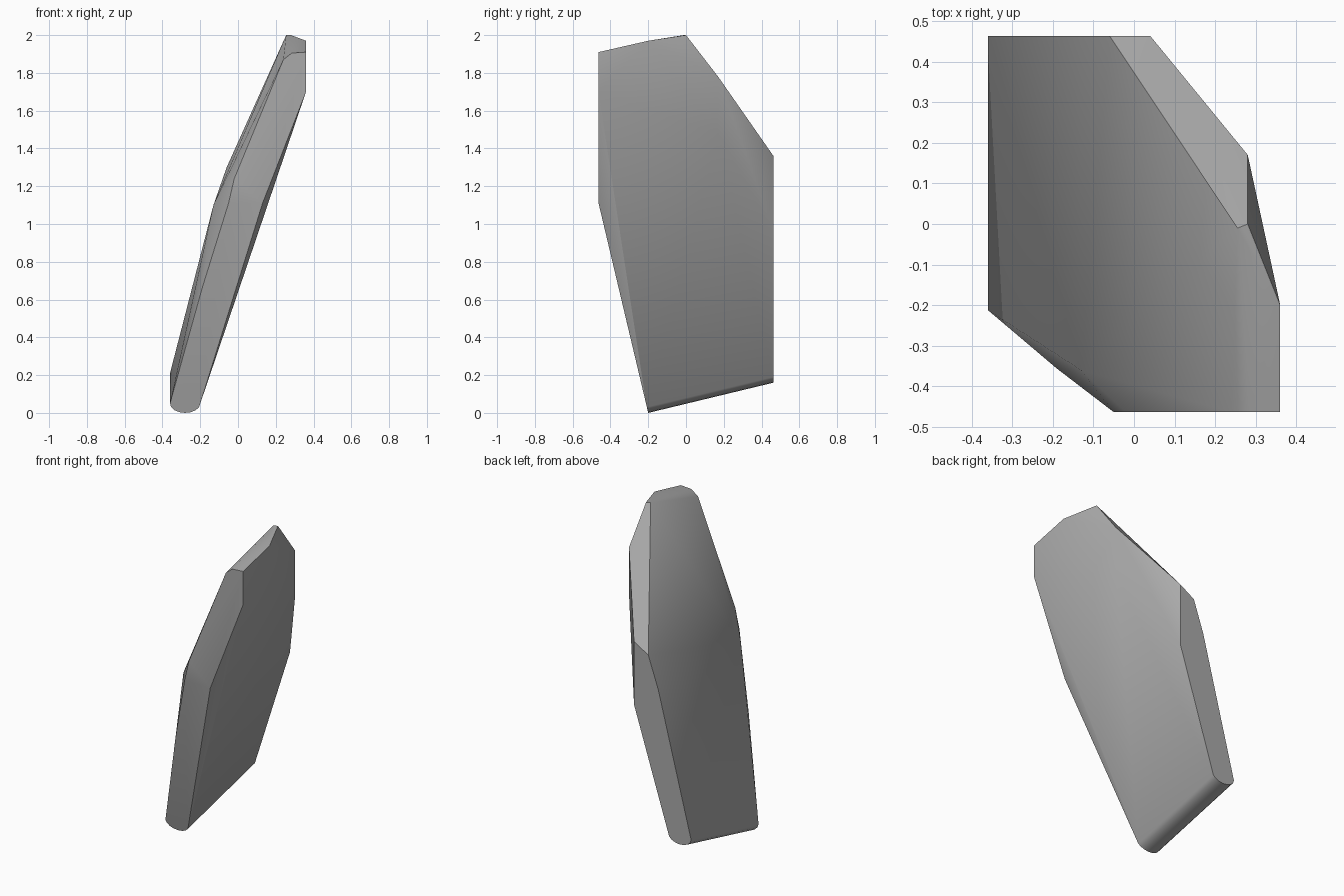
import bpy
import bmesh
import math
from mathutils import Vector

default_cube = bpy.data.objects.get("Cube")
if default_cube:
    bpy.data.objects.remove(default_cube, do_unlink=True)

HALF_DEPTH = 0.463
FRONT_SLOPE = 0.236   # how far the lower front flank moves forward per unit of height


def make_material(name, value):
    material = bpy.data.materials.new(name)
    material.use_nodes = True
    colour = (value, value, value, 1)
    material.diffuse_color = colour
    shader = material.node_tree.nodes["Principled BSDF"]
    shader.inputs["Base Color"].default_value = colour
    shader.inputs["Roughness"].default_value = 0.8
    return material


def profile_at(y, outline):
    """Place an x, z outline on a plane of constant depth."""
    return [Vector((x, y, z)) for x, z in outline]


def flank_point(x, z):
    """Point lying on the slanted lower front flank."""
    return Vector((x, -0.2 - FRONT_SLOPE * z, z))


def rounded_base(segments=8):
    """Half-round lower edge, rising from the front to the back."""
    points = []
    for i in range(segments + 1):
        angle = math.pi * i / segments
        x = -0.28 + 0.08 * math.cos(angle)
        z = 0.05 * (1 - math.sin(angle))
        points.append(flank_point(x, z))
        points.append(Vector((x, HALF_DEPTH, z + 0.16)))
    return points


def build_slab(name, points, material):
    """Wrap a faceted stone skin around the corner points."""
    bm = bmesh.new()
    for point in points:
        bm.verts.new(point)
    hull = bmesh.ops.convex_hull(bm, input=bm.verts[:])
    loose = {v for v in bm.verts if not v.link_faces}
    bmesh.ops.delete(bm, geom=list(loose), context="VERTS")
    bmesh.ops.dissolve_limit(bm, angle_limit=math.radians(1),
                             verts=bm.verts[:], edges=bm.edges[:])
    bmesh.ops.recalc_face_normals(bm, faces=bm.faces[:])
    mesh = bpy.data.meshes.new(name)
    bm.to_mesh(mesh)
    bm.free()
    mesh.materials.append(material)
    obj = bpy.data.objects.new(name, mesh)
    bpy.context.collection.objects.link(obj)
    return obj


# Flat front end
front_end = profile_at(-HALF_DEPTH, [
    (0.36, 1.91), (0.285, 1.905), (0.24, 1.87), (-0.02, 1.24),
    (-0.05, 1.11), (0.13, 1.11), (0.36, 1.7)])

# Flat back end
back_end = profile_at(HALF_DEPTH, [
    (0.04, 1.36), (-0.06, 1.3), (-0.13, 1.1), (0.04, 0.96)])

# Peak and the chipped corner beside it
crown = [Vector(p) for p in (
    (0.36, -0.2, 1.97), (0.28, 0, 2), (0.255, -0.01, 2),
    (0.28, 0.17, 1.78), (0.28, 0.17, 1.48))]

# Worn shoulder along the upper front rim
shoulder = [flank_point(-0.19, 0.66), Vector((-0.13, -0.36, 1.1))]

stone = make_material("stone grey", 0.4)
slab = build_slab("leaning_stone_slab",
                  front_end + back_end + crown + shoulder + rounded_base(), stone)

# Smooth the gentle bends and keep the chipped edges crisp
bpy.ops.object.select_all(action="DESELECT")
slab.select_set(True)
bpy.context.view_layer.objects.active = slab
bpy.ops.object.shade_smooth_by_angle(angle=math.radians(32))
